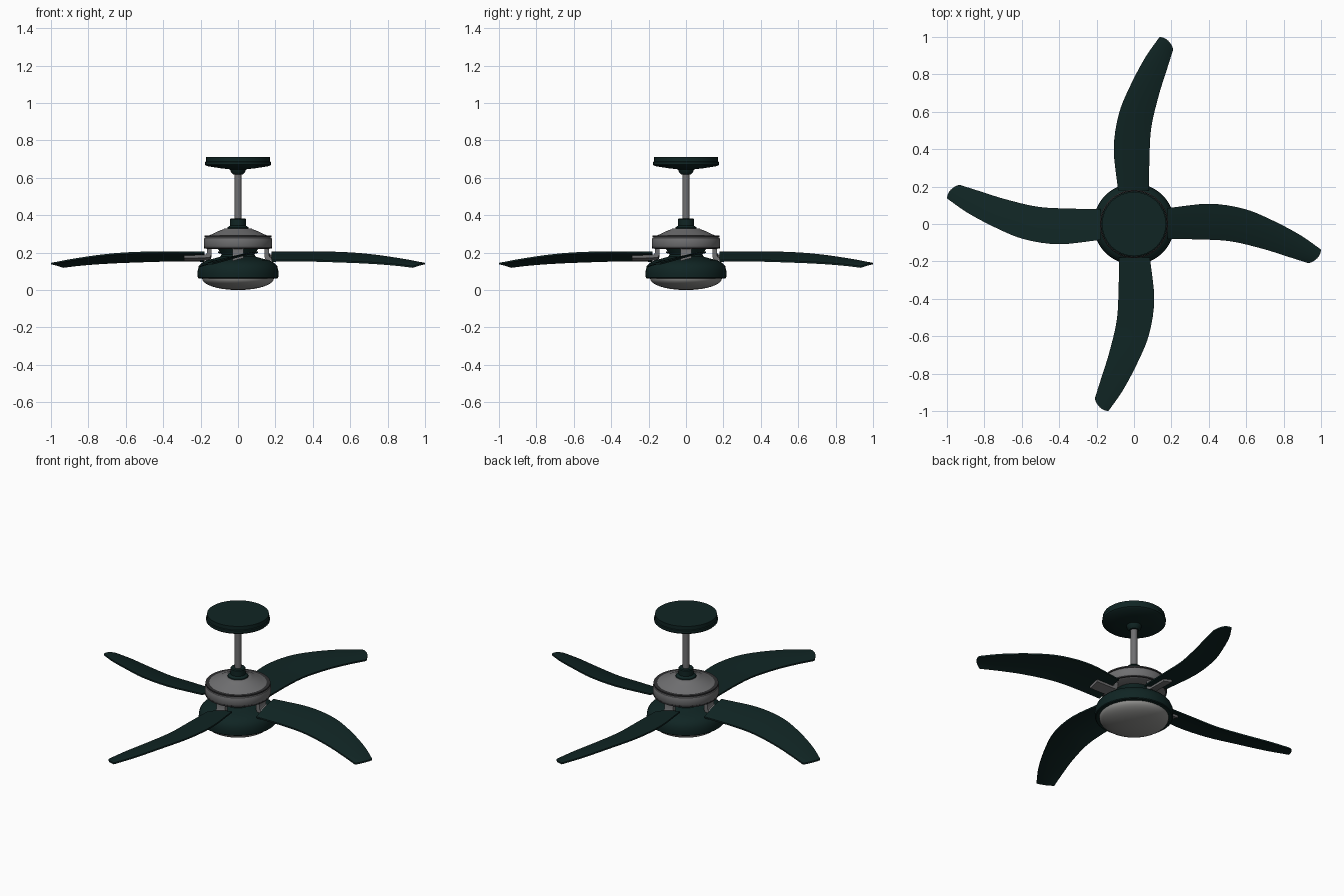
import bpy, bmesh, math
from mathutils import Vector, Matrix

if "Cube" in bpy.data.objects:
    bpy.data.objects.remove(bpy.data.objects["Cube"])


def material(name, rgb):
    m = bpy.data.materials.new(name)
    m.diffuse_color = (*rgb, 1)
    m.use_nodes = True
    m.node_tree.nodes["Principled BSDF"].inputs["Base Color"].default_value = m.diffuse_color
    return m


GREEN = material("dark green", (0.005, 0.018, 0.017))
METAL = material("grey metal", (0.16, 0.16, 0.165))
DARK = material("dark trim", (0.03, 0.03, 0.032))
GLASS = material("frosted glass", (0.28, 0.28, 0.27))


def finish(bm, name, mat, angle=35):
    bmesh.ops.remove_doubles(bm, verts=bm.verts, dist=1e-5)
    bmesh.ops.recalc_face_normals(bm, faces=bm.faces)
    me = bpy.data.meshes.new(name)
    bm.to_mesh(me)
    bm.free()
    me.materials.append(mat)
    ob = bpy.data.objects.new(name, me)
    bpy.context.collection.objects.link(ob)
    bpy.ops.object.select_all(action='DESELECT')
    ob.select_set(True)
    bpy.context.view_layer.objects.active = ob
    bpy.ops.object.shade_smooth_by_angle(angle=math.radians(angle))
    return ob


def lathe(name, mat, profile, sides=48):
    """Spin (radius, z) points around the z axis."""
    bm = bmesh.new()
    vs = [bm.verts.new((r, 0, z)) for r, z in profile]
    es = [bm.edges.new(p) for p in zip(vs, vs[1:])]
    bmesh.ops.spin(bm, geom=vs + es, cent=(0, 0, 0), axis=(0, 0, 1),
                   angle=math.tau, steps=sides, use_duplicate=False)
    return finish(bm, name, mat)


# Ceiling canopy and hanging ball
lathe("ceiling_canopy", GREEN, [
    (0, .71), (.171, .71), (.171, .688), (.176, .685), (.176, .67), (.168, .663),
    (.10, .652), (.042, .645), (.038, .63), (.026, .618), (0, .615)], 32)

# Down rod and its collar
lathe("down_rod", METAL, [(0, .63), (.019, .63), (.019, .35), (0, .35)], 24)
lathe("rod_collar", GREEN, [(0, .383), (.038, .383), (.042, .378), (.042, .345),
                            (.056, .335), (.06, .322), (0, .322)], 32)

# Motor housing with trim rings
lathe("motor_housing", METAL, [
    (0, .33), (.07, .33), (.078, .325), (.105, .315), (.135, .30), (.15, .294),
    (.168, .288), (.18, .278), (.183, .265), (.183, .235), (.178, .226),
    (.165, .219), (0, .219)])
for name, r, z in (("upper_trim_ring", .174, .287), ("lower_trim_ring", .176, .226)):
    lathe(name, DARK, [(r - .02, z + .004), (r + .005, z + .004),
                       (r + .005, z - .004), (r - .02, z - .004)])

# Neck and light kit bowl
lathe("light_kit_bowl", GREEN, [
    (0, .222), (.108, .222), (.098, .205), (.088, .19), (.095, .178), (.13, .168),
    (.165, .16), (.19, .147), (.206, .131), (.214, .113), (.217, .09), (.215, .066),
    (.21, .062), (.19, .062), (0, .066)])

# Glass dome under the bowl
N = 10
lathe("glass_dome", GLASS, [(0, .064)] + [
    (.192 * math.cos(i / N * math.pi / 2), .062 - .062 * math.sin(i / N * math.pi / 2))
    for i in range(N)] + [(0, 0)])


def spline(points, per=4):
    """Smooth curve through the points."""
    p = [Vector(q) for q in points]
    p = [2 * p[0] - p[1]] + p + [2 * p[-1] - p[-2]]
    out = []
    for i in range(1, len(p) - 2):
        a, b, c, d = p[i - 1:i + 3]
        for k in range(per):
            t = k / per
            out.append(.5 * (2 * b + (c - a) * t + (2 * a - 5 * b + 4 * c - d) * t * t
                             + (3 * b - a - 3 * c + d) * t ** 3))
    return out + [p[-2]]


# The two edges of the swept blade
LEAD = [(.18, .085, .205), (.40, .108, .207), (.585, .082, .202),
        (.735, .022, .189), (.89, -.06, .166), (1.0, -.137, .145)]
TRAIL = [(.18, -.08, .16), (.37, -.083, .161), (.52, -.093, .157),
         (.69, -.133, .150), (.83, -.177, .140), (.935, -.21, .128)]


def blade(name, turn):
    bm = bmesh.new()
    across, th = 8, .009
    lead, trail = spline(LEAD), spline(TRAIL)
    top, bot = [], []
    for i, (a, b) in enumerate(zip(lead, trail)):
        s = i / (len(lead) - 1)
        row = []
        for j in range(across + 1):
            t = j / across
            arc = 4 * t * (1 - t)
            p = a.lerp(b, t)
            p.z += .006 * arc                   # slight camber
            p.x += .014 * arc * s ** 6          # rounded tip
            p.y -= .008 * arc * s ** 6
            row.append(p)
        top.append([bm.verts.new(p) for p in row])
        bot.append([bm.verts.new(p - Vector((0, 0, th))) for p in row])
    for g in (top, bot):
        for r, q in zip(g, g[1:]):
            for j in range(across):
                bm.faces.new((r[j], r[j + 1], q[j + 1], q[j]))

    def rim(g):
        return (g[0] + [r[-1] for r in g[1:]] + g[-1][-2::-1]
                + [r[0] for r in g[-2:0:-1]])
    a, b = rim(top), rim(bot)
    for i in range(len(a)):
        k = (i + 1) % len(a)
        bm.faces.new((a[i], a[k], b[k], b[i]))
    bm.transform(Matrix.Rotation(turn, 4, 'Z'))
    finish(bm, name, GREEN)


def bracket(name, turn):
    """Arm dropping from the housing, then running out under the blade."""
    prof = [(.142, .225), (.142, .183), (.147, .171), (.158, .165), (.29, .163),
            (.29, .178), (.18, .18), (.17, .184), (.166, .192), (.166, .225)]
    bm = bmesh.new()
    sides = []
    for y in (-.03, .03):
        sides.append([bm.verts.new((x, y, z + (.26 * y if z < .2 else 0)))
                      for x, z in prof])
        bm.faces.new(sides[-1])
    a, b = sides
    for i in range(len(a)):
        k = (i + 1) % len(a)
        bm.faces.new((a[i], a[k], b[k], b[i]))
    bm.transform(Matrix.Rotation(turn, 4, 'Z'))
    finish(bm, name, METAL)


# Four blades and their brackets
for n in range(4):
    blade(f"blade_{n + 1}", n * math.pi / 2)
    bracket(f"blade_bracket_{n + 1}", n * math.pi / 2)
